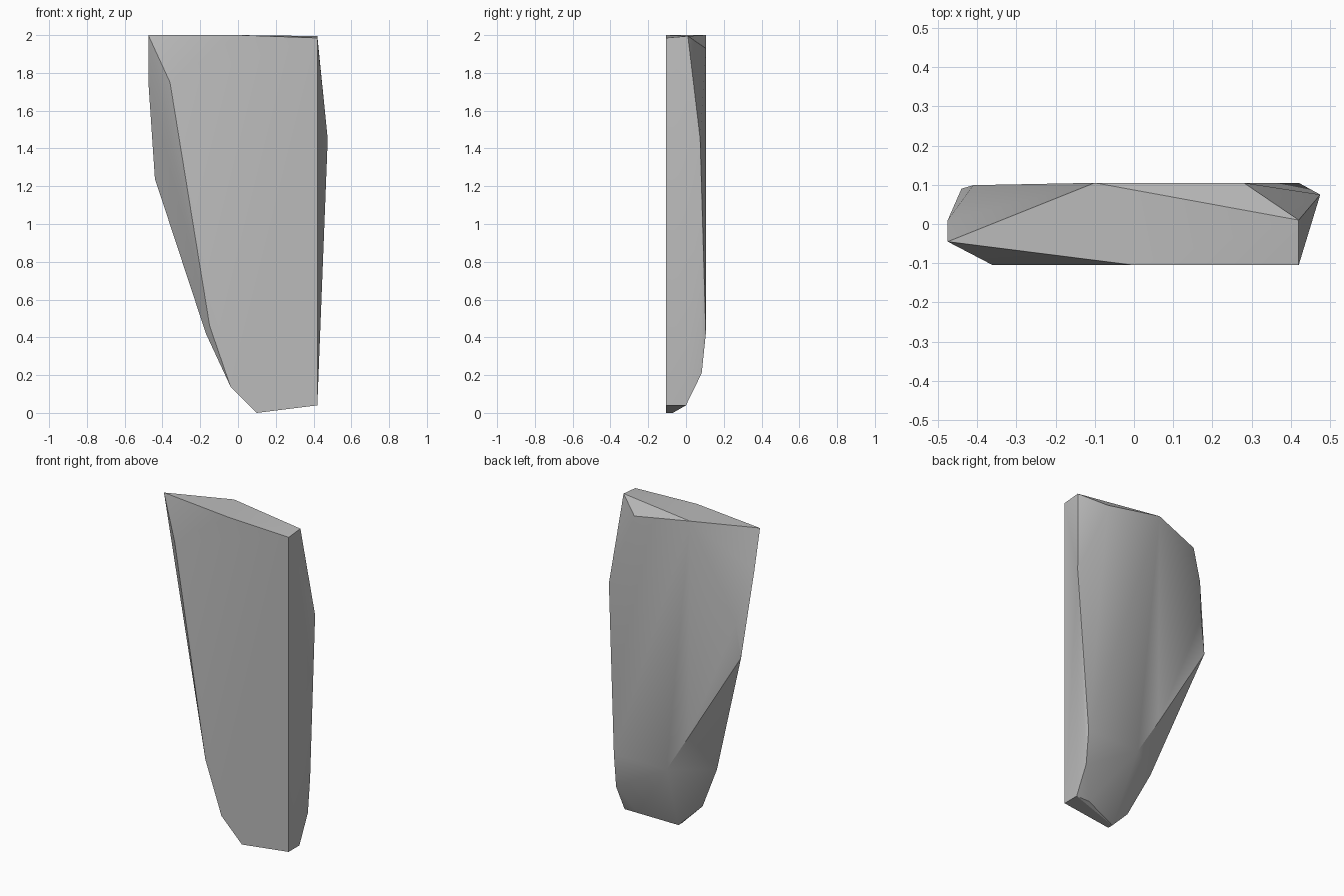
import bpy
import bmesh
import math

cube = bpy.data.objects.get("Cube")
if cube:
    bpy.data.objects.remove(cube, do_unlink=True)

FRONT, BACK = -0.105, 0.105

# Flat front outline (x, z)
front_outline = [(0.42, 1.985), (0.42, 0.04), (0.10, 0), (-0.04, 0.14),
                 (-0.15, 0.46), (-0.22, 0.9), (-0.36, 1.75), (0, 2)]

# Flat back outline (x, z)
back_outline = [(-0.1, 2), (0.28, 1.93), (0.42, 0.42), (0.06, 0.42), (-0.09, 0.66)]

# Chipped corners between the two flat sides (x, y, z)
chips = [
    (0.42, 0.01, 1.995), (0.475, 0.075, 1.45),            # left edge
    (0.42, 0.083, 0.21), (0.42, 0, 0.04),
    (0.33, 0, 0.04), (0.10, -0.07, 0),                    # foot
    (-0.17, -0.06, 0.42), (-0.44, 0.09, 1.24),            # right edge
    (-0.41, 0.099, 1.45), (-0.475, 0.01, 1.76), (-0.475, -0.045, 2),
]

points = [(x, FRONT, z) for x, z in front_outline]
points += [(x, BACK, z) for x, z in back_outline]
points += chips

# Wrap the corners into one faceted shard
bm = bmesh.new()
for p in points:
    bm.verts.new(p)
bmesh.ops.convex_hull(bm, input=bm.verts[:])
loose = [v for v in bm.verts if not v.link_faces]
bmesh.ops.delete(bm, geom=loose, context='VERTS')
bmesh.ops.dissolve_limit(bm, angle_limit=math.radians(0.5),
                         verts=bm.verts[:], edges=bm.edges[:])
bmesh.ops.recalc_face_normals(bm, faces=bm.faces[:])
mesh = bpy.data.meshes.new("stone_shard")
bm.to_mesh(mesh)
bm.free()

# Stone material
stone = bpy.data.materials.new("stone_grey")
stone.use_nodes = True
grey = (0.5, 0.5, 0.5, 1)
stone.diffuse_color = grey
for node in stone.node_tree.nodes:
    if node.type == 'BSDF_PRINCIPLED':
        node.inputs["Base Color"].default_value = grey
mesh.materials.append(stone)

shard = bpy.data.objects.new("stone_shard", mesh)
bpy.context.collection.objects.link(shard)

# Smooth the shallow facets, keep the hard chips sharp
bpy.ops.object.select_all(action='DESELECT')
shard.select_set(True)
bpy.context.view_layer.objects.active = shard
bpy.ops.object.shade_smooth_by_angle(angle=math.radians(30))
